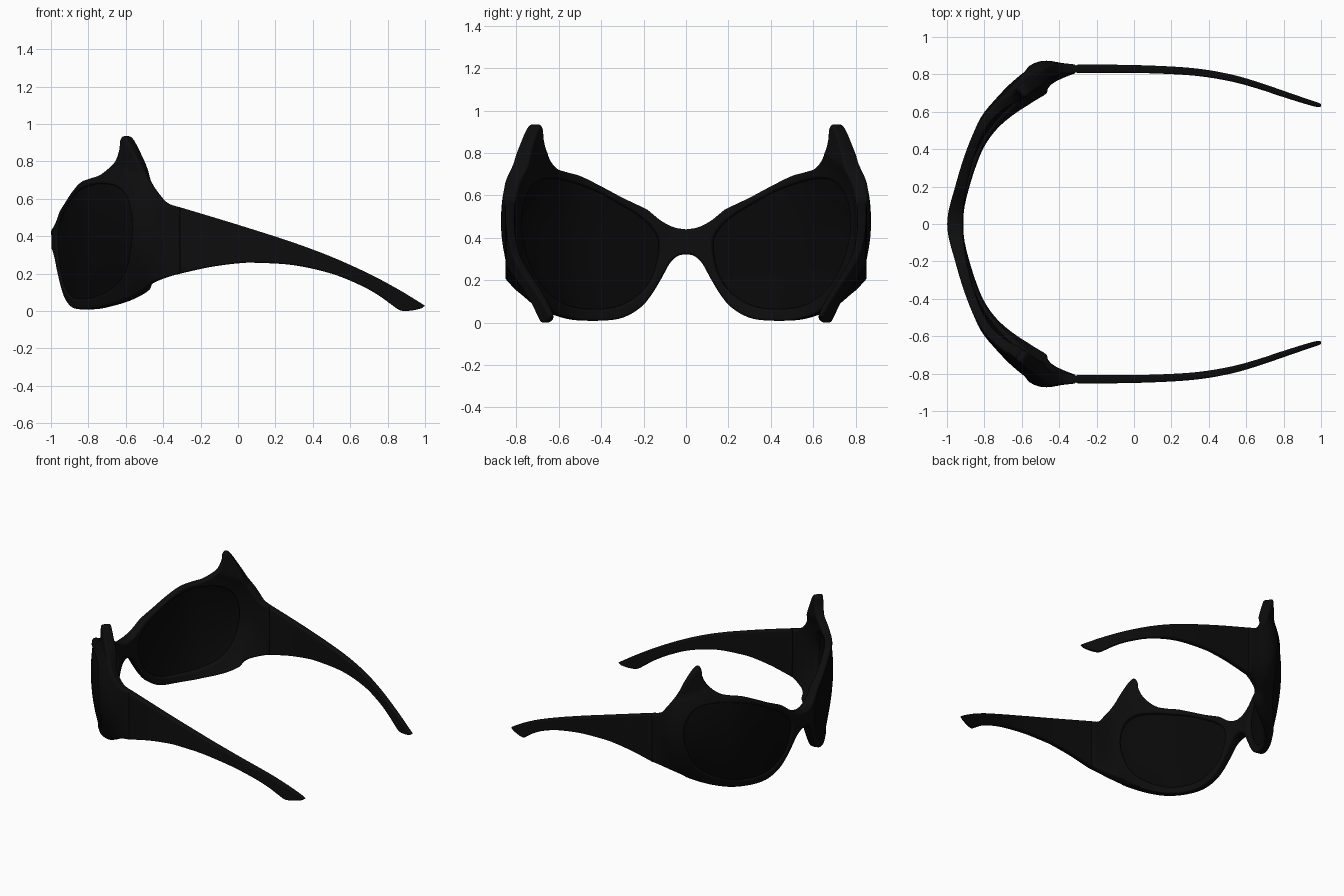
import bpy
import bmesh
from math import copysign, hypot

if "Cube" in bpy.data.objects:
    bpy.data.objects.remove(bpy.data.objects["Cube"], do_unlink=True)


def make_material(name, value, roughness):
    mat = bpy.data.materials.new(name)
    mat.use_nodes = True
    colour = (value, value, value, 1)
    mat.diffuse_color = colour
    shader = next(n for n in mat.node_tree.nodes if n.type == "BSDF_PRINCIPLED")
    shader.inputs["Base Color"].default_value = colour
    shader.inputs["Roughness"].default_value = roughness
    return mat


frame_black = make_material("frame black", 0.004, 0.5)
lens_black = make_material("lens black", 0.0025, 0.4)


def smooth(points, steps=6, closed=False):
    """Sample a smooth curve through points of any dimension."""
    count = len(points)
    result = []
    for i in range(count if closed else count - 1):
        if closed:
            a, b, c, d = (points[(i + k) % count] for k in (-1, 0, 1, 2))
        else:
            a, b, c, d = (points[min(max(i + k, 0), count - 1)] for k in (-1, 0, 1, 2))
        for s in range(steps):
            t = s / steps
            result.append(tuple(
                q + t * (r - p) / 2 + t * t * (p - 2.5 * q + 2 * r - w / 2)
                + t * t * t * (1.5 * (q - r) + (w - p) / 2)
                for p, q, r, w in zip(a, b, c, d)))
    if not closed:
        result.append(points[-1])
    return result


def lookup(table, u):
    """Linear lookup of the columns after the first one."""
    for low, high in zip(table, table[1:]):
        if u <= high[0]:
            break
    t = (u - low[0]) / (high[0] - low[0])
    return [p + t * (q - p) for p, q in zip(low[1:], high[1:])]


def panel(name, outlines, half, rounding, bend, material):
    """Fill flat outlines, thicken with rounded edges, then bend into place."""
    curve = bpy.data.curves.new(name + " outline", "CURVE")
    curve.dimensions = "2D"
    curve.fill_mode = "BOTH"
    curve.extrude = half - rounding
    curve.bevel_depth = rounding
    curve.bevel_resolution = 2
    curve.offset = -rounding
    for outline in outlines:
        spline = curve.splines.new("POLY")
        spline.points.add(len(outline) - 1)
        spline.use_cyclic_u = True
        for point, (u, v) in zip(spline.points, outline):
            point.co = (u, v, 0, 1)
    helper = bpy.data.objects.new(name + " outline", curve)
    bpy.context.collection.objects.link(helper)
    graph = bpy.context.evaluated_depsgraph_get()
    mesh = bpy.data.meshes.new_from_object(helper.evaluated_get(graph))
    bpy.data.objects.remove(helper, do_unlink=True)

    bm = bmesh.new()
    bm.from_mesh(mesh)
    bmesh.ops.remove_doubles(bm, verts=bm.verts, dist=0.0002)
    # Slice both ways so the flat panel can bend
    for axis, step in ((0, 0.025), (1, 0.05)):
        values = [v.co[axis] for v in bm.verts]
        normal = [0, 0, 0]
        normal[axis] = 1
        for k in range(int(min(values) / step) - 1, int(max(values) / step) + 2):
            place = [0, 0, 0]
            place[axis] = k * step
            bmesh.ops.bisect_plane(bm, geom=bm.verts[:] + bm.edges[:] + bm.faces[:],
                                   plane_co=place, plane_no=normal, dist=0.0003)
    for vert in bm.verts:
        vert.co = bend(vert.co.x, vert.co.y, vert.co.z / half)
    bmesh.ops.recalc_face_normals(bm, faces=bm.faces)
    bm.to_mesh(mesh)
    bm.free()
    mesh.name = name
    mesh.materials.clear()
    mesh.materials.append(material)
    obj = bpy.data.objects.new(name, mesh)
    bpy.context.collection.objects.link(obj)
    bpy.ops.object.select_all(action="DESELECT")
    obj.select_set(True)
    bpy.context.view_layer.objects.active = obj
    bpy.ops.object.shade_smooth_by_angle(angle=0.7)
    return obj


# Wrap of the front: distance along it, x, y, half thickness, inward lean
WRAP = smooth([
    (-0.2, -0.925, -0.2, 0.03, 0.1), (0, -0.957, 0, 0.042, 0.1),
    (0.2, -0.925, 0.2, 0.03, 0.1), (0.41, -0.87, 0.4, 0.025, 0.15),
    (0.57, -0.81, 0.55, 0.025, 0.3), (0.7, -0.73, 0.65, 0.028, 0.4),
    (0.85, -0.62, 0.755, 0.034, 0.6), (0.99, -0.5, 0.83, 0.04, 0.75),
    (1.11, -0.38, 0.832, 0.028, 0.3), (1.185, -0.31, 0.829, 0.023, 0)])


def wrap_front(u, z, w):
    side = copysign(1, u)
    u = min(abs(u), 1.185)
    x, y, half, lean = lookup(WRAP, u)
    before = lookup(WRAP, max(u - 0.03, -0.19))
    after = lookup(WRAP, min(u + 0.03, 1.185))
    dx, dy = after[0] - before[0], after[1] - before[1]
    length = hypot(dx, dy)
    rise = z - 0.48
    depth = w * half - min(lean * rise * rise, 0.05 if rise > 0 else 0.1)
    return x - dy / length * depth, side * (y + dx / length * depth), z


def wrap_lens(u, z, w):
    return wrap_front(u, z, 0.25 + 0.45 * w)


# Front frame with brow horns, bridge and hinge blocks
top = smooth([
    (0, 0.44), (0.06, 0.45), (0.12, 0.48), (0.17, 0.52), (0.2, 0.54),
    (0.31, 0.59), (0.41, 0.64), (0.52, 0.69), (0.61, 0.71), (0.69, 0.73),
    (0.77, 0.79), (0.808, 0.86), (0.815, 0.91), (0.84, 0.935), (0.875, 0.91),
    (0.935, 0.82), (1.025, 0.69), (1.09, 0.6), (1.13, 0.57), (1.185, 0.555)], 4)
bottom = smooth([
    (1.185, 0.2), (1.11, 0.18), (0.99, 0.13), (0.85, 0.07), (0.7, 0.03),
    (0.57, 0.012), (0.41, 0.01), (0.31, 0.025), (0.225, 0.07), (0.17, 0.13),
    (0.12, 0.21), (0.08, 0.28), (0.04, 0.315), (0, 0.322)], 4)
half_outline = top + bottom
mirrored = [(-u, v) for u, v in reversed(half_outline[1:-1])]
lens = smooth([
    (0.13, 0.36), (0.15, 0.43), (0.22, 0.5), (0.33, 0.565), (0.45, 0.625),
    (0.58, 0.665), (0.7, 0.68), (0.82, 0.665), (0.9, 0.6), (0.935, 0.47),
    (0.91, 0.32), (0.85, 0.2), (0.74, 0.12), (0.6, 0.075), (0.42, 0.065),
    (0.3, 0.09), (0.2, 0.16), (0.15, 0.25)], 4, closed=True)
centre = (0.53, 0.38)


def grow(points, factor):
    return [tuple(c + (p - c) * factor for p, c in zip(point, centre)) for point in points]


def flip(points, side):
    return [(side * u, v) for u, v in points]


panel("front_frame", [half_outline + mirrored, lens, flip(lens, -1)],
      0.03, 0.012, wrap_front, frame_black)

# Temple arms: x, y of the middle, half thickness
ARM = smooth([
    (-0.31, 0.829, 0.023), (0, 0.829, 0.021), (0.3, 0.815, 0.02),
    (0.5, 0.785, 0.019), (0.65, 0.745, 0.018), (0.8, 0.695, 0.017),
    (0.95, 0.646, 0.014), (1, 0.634, 0.01)])
arm_top = smooth([
    (-0.31, 0.555), (-0.1, 0.492), (0.1, 0.43), (0.3, 0.365), (0.5, 0.29),
    (0.7, 0.2), (0.85, 0.12), (0.95, 0.06), (1, 0.028)], 5)
arm_bottom = smooth([
    (0.98, 0.014), (0.93, 0.003), (0.87, 0.003), (0.82, 0.035), (0.75, 0.085),
    (0.65, 0.14), (0.5, 0.2), (0.3, 0.245), (0.1, 0.258), (0, 0.255),
    (-0.15, 0.235), (-0.31, 0.2)], 5)

for label, side in (("left", 1), ("right", -1)):
    def bend_arm(x, z, w):
        y, half = lookup(ARM, x)
        return x, side * (y + w * half), z

    panel(label + "_lens", [flip(grow(lens, 1.03), side)],
          0.03, 0.004, wrap_lens, lens_black)
    panel(label + "_temple", [arm_top + arm_bottom],
          0.023, 0.01, bend_arm, frame_black)
